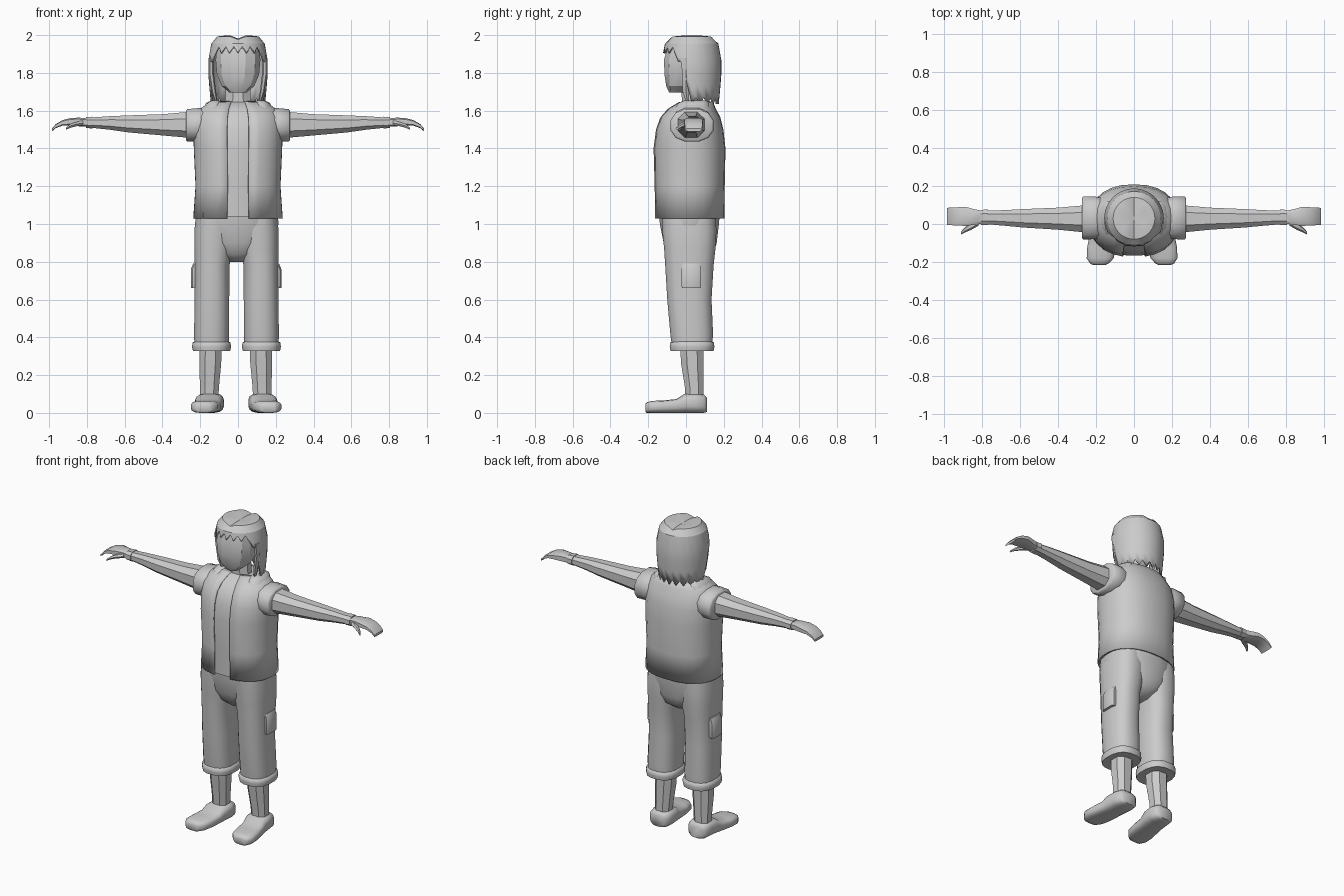
import bpy, bmesh, math
from mathutils import Vector

grey = bpy.data.materials.new("plain grey")
grey.diffuse_color = (0.6, 0.6, 0.6, 1)


def sgnpow(v, p):
    return math.copysign(abs(v) ** p, v)


def finish(name, bm, angle=60, mirror=False, shift=0.0, thick=0.0):
    bmesh.ops.recalc_face_normals(bm, faces=bm.faces)
    me = bpy.data.meshes.new(name)
    bm.to_mesh(me)
    bm.free()
    me.materials.append(grey)
    ob = bpy.data.objects.new(name, me)
    bpy.context.collection.objects.link(ob)
    ob.location.x = shift
    bpy.ops.object.select_all(action='DESELECT')
    ob.select_set(True)
    bpy.context.view_layer.objects.active = ob
    bpy.ops.object.shade_smooth_by_angle(angle=math.radians(angle))
    if thick:
        so = ob.modifiers.new("thickness", 'SOLIDIFY')
        so.thickness = thick
        so.offset = -1
    if mirror:
        ob.modifiers.new("mirror", 'MIRROR')
    return ob


def loft(name, rings, axis='z', n=16, power=2.0, caps=True, gap=0.0, **kw):
    """Rings are (position on axis, centre a, centre b, radius a, radius b).
    A gap (radians each side of the front) leaves the tube open at the front."""
    bm = bmesh.new()
    rows = []
    count = n + 1 if gap else n
    for p, ca, cb, ra, rb in rings:
        row = []
        for i in range(count):
            t = (gap + (2 * math.pi - 2 * gap) * i / n) if gap else 2 * math.pi * (i + 0.5) / n
            a = ca + ra * sgnpow(math.sin(t), 2 / power)
            b = cb - rb * sgnpow(math.cos(t), 2 / power)
            co = {'z': (a, b, p), 'x': (p, a, b), 'y': (a, p, b)}[axis]
            row.append(bm.verts.new(co))
        rows.append(row)
    for r0, r1 in zip(rows, rows[1:]):
        for i in range(n):
            j = (i + 1) % count
            bm.faces.new((r0[i], r0[j], r1[j], r1[i]))
    if caps and not gap:
        bm.faces.new(rows[0])
        bm.faces.new(rows[-1])
    return finish(name, bm, **kw)


# Vest: open-front shell, and the shirt showing in the gap
vest = [(1.03, 0, .018, .238, .185), (1.20, 0, .018, .226, .187), (1.40, 0, .017, .235, .192),
        (1.50, 0, .018, .238, .180), (1.565, 0, .022, .228, .160), (1.61, 0, .03, .20, .128),
        (1.645, 0, .052, .155, .092), (1.65, 0, .055, .115, .07)]
loft("vest", vest, n=24, power=2.3, gap=0.2, thick=0.008)
shirt = [(z + (0.01 if z < 1.1 else 0), x, y, a - .008, b - .008) for z, x, y, a, b in vest]
loft("shirt", shirt, n=24, power=2.3)

# Short sleeve openings
loft("sleeve", [(.13, .03, 1.525, .10, .075), (.20, .032, 1.525, .115, .092),
                (.268, .032, 1.522, .117, .089), (.275, .032, 1.522, .105, .08)],
     axis='x', n=12, power=2.3, mirror=True)

# Collar folds beside the neck
loft("collar", [(1.60, .13, .03, .06, .10), (1.64, .125, .04, .045, .085), (1.655, .115, .05, .025, .06)],
     n=10, mirror=True)

# Bare arms, wrist bands, hands and thumbs
loft("arm", [(.24, .027, 1.525, .078, .075), (.40, .028, 1.525, .062, .060),
             (.58, .03, 1.53, .052, .048), (.68, .032, 1.535, .044, .038),
             (.80, .035, 1.537, .036, .027)], axis='x', n=8, power=2.4, angle=25, mirror=True)
loft("wrist_band", [(.77, .035, 1.537, .044, .033), (.805, .035, 1.537, .042, .031)],
     axis='x', n=8, power=2.4, angle=25, mirror=True)
loft("hand", [(.79, .035, 1.537, .034, .022), (.84, .037, 1.54, .042, .024),
              (.885, .04, 1.542, .052, .020), (.93, .04, 1.535, .05, .015),
              (.965, .04, 1.518, .048, .011), (.985, .04, 1.498, .047, .008)],
     axis='x', n=8, power=4, angle=30, mirror=True)
loft("thumb", [(.82, .01, 1.535, .02, .015), (.86, -.012, 1.528, .02, .013),
               (.89, -.03, 1.518, .014, .011), (.91, -.047, 1.505, .008, .007)],
     axis='x', n=6, angle=30, mirror=True)

# Trousers: hips, two legs, rolled cuffs and side pockets
loft("trouser_hips", [(.80, 0, .02, .05, .07), (.84, 0, .025, .12, .12), (.90, 0, .022, .19, .142),
                      (1.0, 0, .018, .222, .158), (1.08, 0, .018, .215, .165)],
     n=20, power=2.3, shift=-.005)
loft("trouser_leg", [(.35, .132, .032, .092, .108), (.42, .132, .03, .094, .115),
                     (.60, .130, .018, .093, .119), (.78, .129, .018, .093, .130),
                     (.87, .122, .02, .103, .138), (.96, .118, .018, .107, .145),
                     (1.06, .110, .015, .105, .145)],
     n=16, power=2.5, mirror=True, shift=-.008)
loft("trouser_cuff", [(.33, .132, .032, .075, .09), (.328, .132, .032, .10, .116),
                      (.35, .132, .032, .105, .12), (.372, .132, .032, .102, .118),
                      (.382, .132, .032, .085, .10)], n=16, power=2.5, mirror=True, shift=-.008)
loft("side_pocket", [(.66, .205, .028, .035, .05), (.67, .205, .028, .036, .053),
                     (.76, .205, .028, .036, .053), (.79, .200, .028, .028, .05)],
     n=8, power=6, angle=40, mirror=True, shift=-.01)

# Bare shins
loft("shin", [(.05, .142, .045, .052, .052), (.14, .139, .043, .054, .053),
              (.26, .135, .033, .062, .063), (.36, .133, .03, .064, .066)],
     n=8, power=2.3, angle=25, mirror=True, shift=-.012)

# Shoes, toes turned slightly out
loft("shoe", [(.112, .138, .043, .045, .038), (.095, .138, .049, .066, .049),
              (.05, .138, .052, .074, .052), (-.01, .144, .050, .074, .050),
              (-.05, .150, .037, .073, .037), (-.12, .160, .033, .077, .033),
              (-.18, .168, .032, .072, .032), (-.208, .172, .028, .05, .028),
              (-.215, .173, .026, .035, .02)],
     axis='y', n=16, power=3.2, mirror=True, shift=-.01)

# Neck and head
loft("neck", [(1.58, 0, .03, .095, .065), (1.66, 0, .025, .072, .05), (1.76, 0, .02, .07, .055)],
     n=8, angle=25)
loft("head", [(1.695, 0, -.045, .045, .045), (1.73, 0, -.025, .088, .082),
              (1.79, 0, -.005, .115, .112), (1.87, 0, 0, .122, .12),
              (1.93, 0, .01, .115, .112), (1.965, 0, .02, .07, .08)],
     n=12, power=2.4, angle=25)

# Hair: cap with a jagged fringe and long jagged sides and back
bm = bmesh.new()
N = 40
cols = []
for i in range(N):
    a = 2 * math.pi * i / N
    off = math.degrees(min(a, 2 * math.pi - a))
    jag = i % 2
    if off < 62:
        end = 1.905 + .035 * jag
    elif off < 75:
        end = 1.86
    elif off < 85:
        end = 1.74
    else:
        end = 1.635 + .035 * jag
    col = []
    # parting dips the crown in the middle
    rows = [(1.99, .4), (1.985, .7), (1.955, .9)]
    rows += [(1.945 + (end - 1.945) * k / 4, None) for k in range(1, 5)]
    for z, s in rows:
        if s is None:
            s = min(1.0, .9 + (1.955 - z) * 1.3) - max(0, 1.78 - z) * .6
        x = .157 * s * math.sin(a)
        if z > 1.98:
            z += .016 * min(1, abs(x) / .04) - .008
        col.append(bm.verts.new((x, .03 - .157 * s * math.cos(a), z)))
    cols.append(col)
for i in range(N):
    c0, c1 = cols[i], cols[(i + 1) % N]
    for k in range(len(c0) - 1):
        bm.faces.new((c0[k], c0[k + 1], c1[k + 1], c1[k]))
centre = bm.verts.new(Vector((0, .03, 1.982)))
for i in range(N):
    bm.faces.new((centre, cols[i][0], cols[(i + 1) % N][0]))
finish("hair", bm, angle=25, thick=.01)

# Loose locks framing the face
loft("side_lock", [(1.63, .112, .01, .004, .006), (1.70, .128, .0, .012, .02),
                   (1.80, .142, .0, .014, .022), (1.88, .143, -.005, .012, .03)],
     n=6, angle=25, mirror=True)
